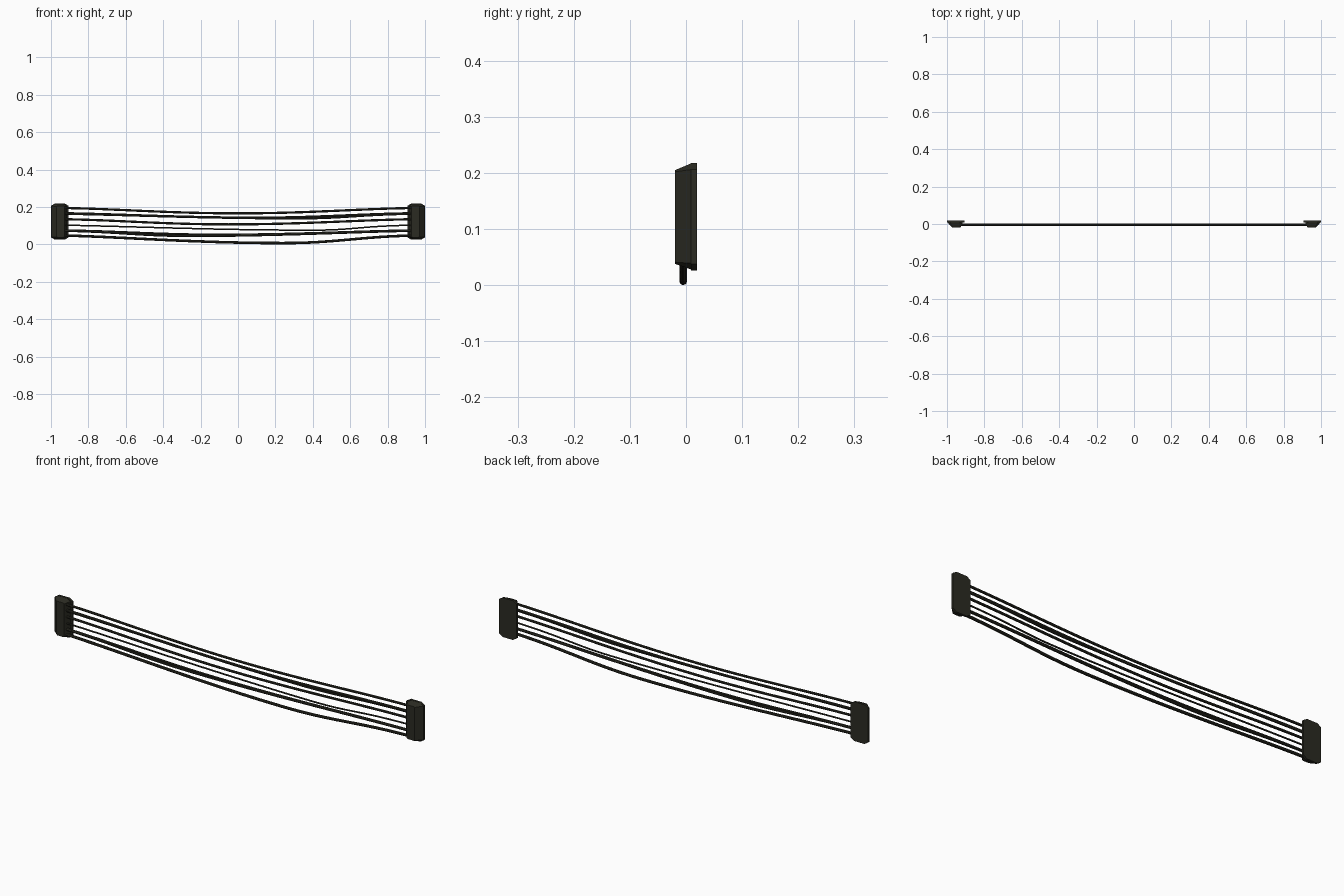
import bpy, bmesh

if "Cube" in bpy.data.objects:
    bpy.data.objects.remove(bpy.data.objects["Cube"])

mat = bpy.data.materials.new("dark olive black")
mat.diffuse_color = (0.024, 0.024, 0.016, 1)
mat.use_nodes = True
mat.node_tree.nodes["Principled BSDF"].inputs["Base Color"].default_value = mat.diffuse_color


def octagon(x0, x1, z0, z1, cx, cz):
    """Rectangle with cut corners, in the xz plane."""
    return [(x0 + cx, z0), (x1 - cx, z0), (x1, z0 + cz), (x1, z1 - cz),
            (x1 - cx, z1), (x0 + cx, z1), (x0, z1 - cz), (x0, z0 + cz)]


def loft(name, sections, side):
    """Solid through matching outlines at several depths."""
    bm = bmesh.new()
    rings = [[bm.verts.new((x * side, y, z)) for x, z in pts] for y, pts in sections]
    n = len(rings[0])
    for a, b in zip(rings, rings[1:]):
        for i in range(n):
            bm.faces.new((a[i], a[(i + 1) % n], b[(i + 1) % n], b[i]))
    bm.faces.new(rings[0])
    bm.faces.new(rings[-1])
    bmesh.ops.recalc_face_normals(bm, faces=bm.faces)
    mesh = bpy.data.meshes.new(name)
    bm.to_mesh(mesh)
    bm.free()
    mesh.materials.append(mat)
    bpy.context.collection.objects.link(bpy.data.objects.new(name, mesh))


# end brackets: back plate with a tapered clamp in front
plate = octagon(0.905, 1.0, 0.026, 0.218, 0.020, 0.012)
base = octagon(0.915, 0.998, 0.028, 0.217, 0.018, 0.011)
front = octagon(0.928, 0.970, 0.038, 0.205, 0.004, 0.003)
for side, word in ((-1, "left"), (1, "right")):
    loft(word + "_bracket", [(0.0195, plate), (0.009, plate), (0.009, base), (-0.0195, front)], side)


def cable(name, z_end, x_mid, z_mid, radius):
    """Sagging cable between the two brackets."""
    curve = bpy.data.curves.new(name, 'CURVE')
    curve.dimensions = '3D'
    curve.bevel_depth = radius
    curve.bevel_resolution = 2
    curve.resolution_u = 12
    curve.use_fill_caps = True
    s = curve.splines.new('BEZIER')
    s.bezier_points.add(2)
    drop = z_end - z_mid
    y = -0.005
    for p, (x, z), h in zip(s.bezier_points,
                            ((-0.95, z_end), (x_mid, z_mid), (0.95, z_end)),
                            ((0.3, 0.15), None, (0.3, 0.15))):
        p.handle_left_type = p.handle_right_type = 'FREE'
        p.co = (x, y, z)
        if h is None:
            p.handle_left = (x - (x + 0.95) * 0.4, y, z)
            p.handle_right = (x + (0.95 - x) * 0.4, y, z)
        else:
            dz = drop * h[1]
            p.handle_left = (x - h[0], y, z - dz)
            p.handle_right = (x + h[0], y, z - dz)
    ob = bpy.data.objects.new(name, curve)
    bpy.context.collection.objects.link(ob)
    curve.materials.append(mat)
    bpy.ops.object.select_all(action='DESELECT')
    ob.select_set(True)
    bpy.context.view_layer.objects.active = ob
    bpy.ops.object.convert(target='MESH')
    bpy.ops.object.shade_smooth_by_angle()


# cables: end height, lowest point x and z, radius
cables = [(0.195, 0.0, 0.166, 0.006),
          (0.167, 0.10, 0.143, 0.006), (0.163, 0.32, 0.138, 0.005),
          (0.135, -0.05, 0.107, 0.006),
          (0.103, 0.40, 0.076, 0.004),
          (0.076, -0.10, 0.053, 0.005), (0.073, -0.25, 0.045, 0.006),
          (0.048, 0.24, 0.007, 0.007)]
for i, c in enumerate(cables):
    cable("cable_%d" % (i + 1), *c)
